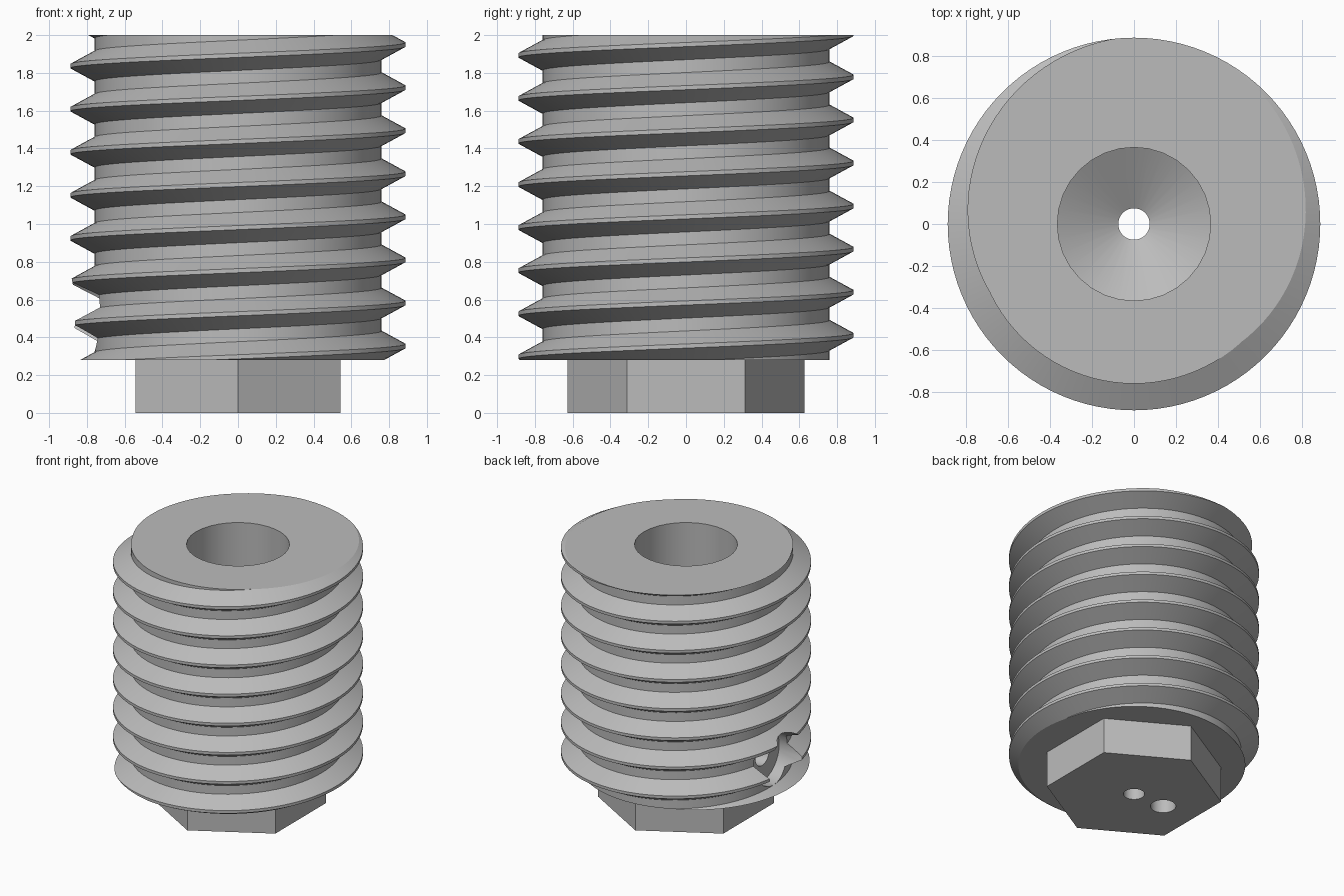
import bpy, bmesh
from math import cos, sin, pi, tau
from mathutils import Matrix, Vector

if "Cube" in bpy.data.objects:
    bpy.data.objects.remove(bpy.data.objects["Cube"], do_unlink=True)

PITCH, CREST, ROOT = 0.228, 0.887, 0.76
BASE, TOP = 0.28, 2.0
STEPS, TURNS = 96, 12

steel = bpy.data.materials.new("plain grey steel")
steel.use_nodes = True
grey = (0.5, 0.5, 0.5, 1)
steel.diffuse_color = grey
steel.node_tree.nodes["Principled BSDF"].inputs["Base Color"].default_value = grey


def make_object(name, bm):
    bmesh.ops.recalc_face_normals(bm, faces=bm.faces)
    mesh = bpy.data.meshes.new(name)
    bm.to_mesh(mesh)
    bm.free()
    mesh.materials.append(steel)
    obj = bpy.data.objects.new(name, mesh)
    bpy.context.collection.objects.link(obj)
    return obj


def turned(name, profile, sides, matrix=Matrix(), phase=0.0):
    """Closed solid of revolution from (radius, height) points."""
    bm = bmesh.new()
    rings = [[bm.verts.new(matrix @ Vector((r * cos(a), r * sin(a), z)))
              for a in (phase + tau * k / sides for k in range(sides))]
             for r, z in profile]
    for low, high in zip(rings, rings[1:]):
        for k in range(sides):
            n = (k + 1) % sides
            bm.faces.new((low[k], low[n], high[n], high[k]))
    bm.faces.new(rings[0])
    bm.faces.new(rings[-1])
    return make_object(name, bm)


def threaded_body():
    """Helical strip whose turns share edges, trimmed flat at both ends."""
    bm = bmesh.new()
    section = [(ROOT, -0.08), (CREST, -0.011), (CREST, 0.011), (ROOT, 0.08)]
    start = 1.95 - 10 * PITCH
    columns = []
    for i in range(STEPS * TURNS + 1):
        a = tau * i / STEPS
        z = start + PITCH * i / STEPS
        columns.append([bm.verts.new((r * cos(a), r * sin(a), z + dz))
                        for r, dz in section])
    for i in range(STEPS * TURNS):
        here, there = columns[i], columns[i + 1]
        for j in range(3):
            bm.faces.new((here[j], there[j], there[j + 1], here[j + 1]))
        if i + STEPS < STEPS * TURNS:
            bm.faces.new((here[3], there[3],
                          columns[i + STEPS + 1][0], columns[i + STEPS][0]))
    for height, direction in ((TOP, 1), (BASE, -1)):
        bmesh.ops.bisect_plane(bm, geom=bm.verts[:] + bm.edges[:] + bm.faces[:],
                               plane_co=(0, 0, height), plane_no=(0, 0, direction),
                               clear_outer=True)
    bmesh.ops.holes_fill(bm, edges=[e for e in bm.edges if e.is_boundary], sides=0)
    return make_object("threaded_plug", bm)


def combine(target, tool, operation):
    tool.hide_render = True
    mod = target.modifiers.new(operation, 'BOOLEAN')
    mod.operation, mod.object, mod.solver = operation, tool, 'EXACT'
    bpy.context.view_layer.objects.active = target
    bpy.ops.object.modifier_apply(modifier=mod.name)
    bpy.data.objects.remove(tool, do_unlink=True)


plug = threaded_body()

# Hexagonal drive head below the thread
combine(plug, turned("hex_head", [(0.627, 0), (0.627, 0.4)], 6, phase=pi / 2), 'UNION')

# Drilled centre bore with conical floor and narrow through hole
combine(plug, turned("centre_bore", [(0.075, -0.1), (0.075, 0.73),
                                     (0.365, 0.9), (0.365, 2.1)], 32), 'DIFFERENCE')

# Off-centre hole in the head, meeting the stepped side port
combine(plug, turned("head_hole", [(0.09, -0.1), (0.09, 0.6)], 32,
                     Matrix.Translation((-0.27, 0, 0))), 'DIFFERENCE')
sideways = Matrix.Translation((0, 0, 0.53)) @ Matrix.Rotation(-pi / 2, 4, 'Y')
combine(plug, turned("side_port", [(0.085, 0.27), (0.085, 0.66),
                                   (0.21, 0.66), (0.21, 1.1)], 32, sideways), 'DIFFERENCE')

# Smooth round surfaces with crisp edges
bpy.ops.object.select_all(action='DESELECT')
plug.select_set(True)
bpy.context.view_layer.objects.active = plug
bpy.ops.object.shade_smooth_by_angle(angle=pi / 7)
